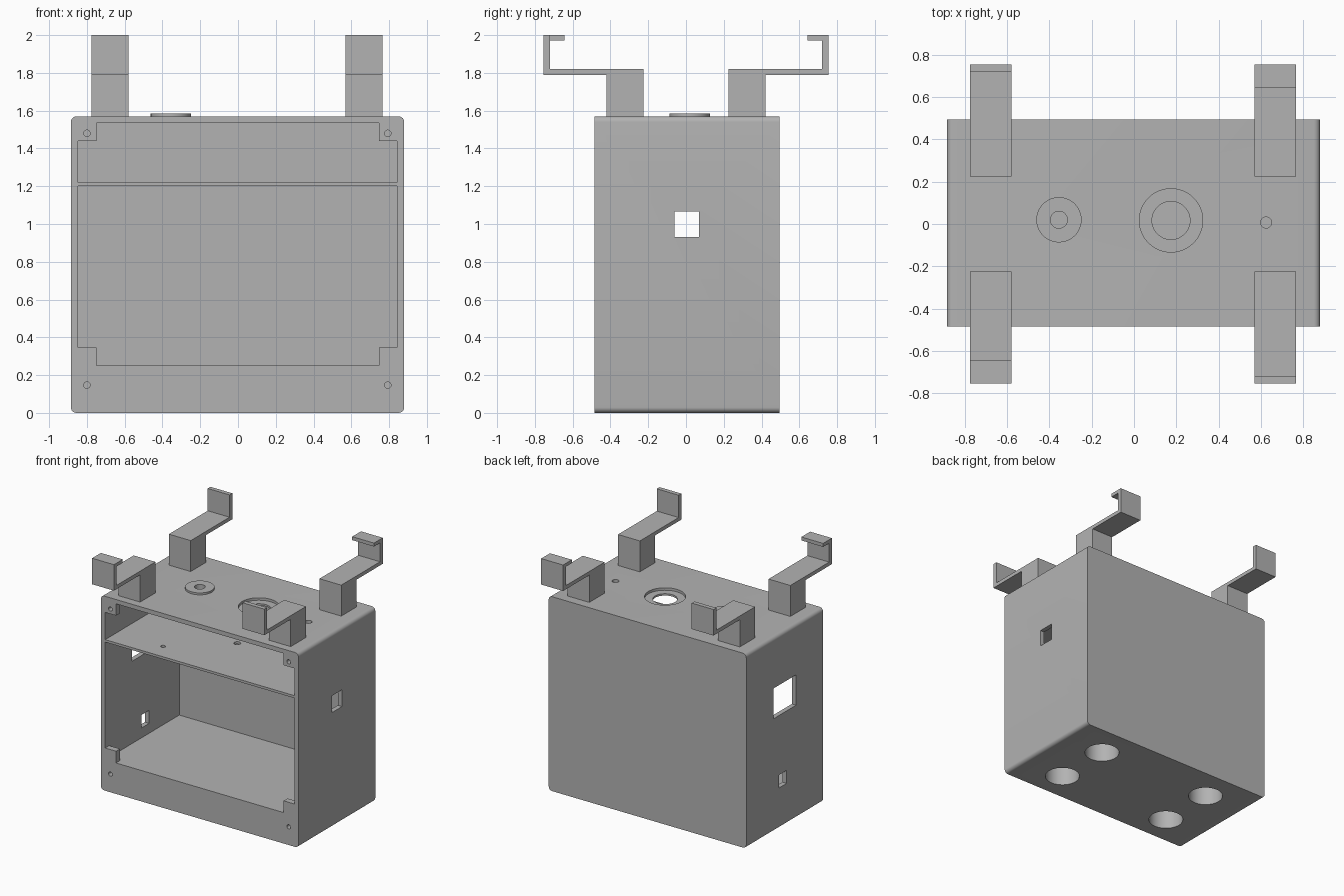
import bpy, bmesh

if "Cube" in bpy.data.objects:
    bpy.data.objects.remove(bpy.data.objects["Cube"], do_unlink=True)

grey = bpy.data.materials.new("plain grey")
grey.use_nodes = True
GREY = (0.45, 0.45, 0.45, 1)
grey.diffuse_color = GREY
grey.node_tree.nodes["Principled BSDF"].inputs["Base Color"].default_value = GREY


def activate(ob):
    bpy.ops.object.select_all(action="DESELECT")
    ob.select_set(True)
    bpy.context.view_layer.objects.active = ob


def finish(name):
    ob = bpy.context.object
    ob.name = ob.data.name = name
    ob.data.materials.clear()
    ob.data.materials.append(grey)
    return ob


def box(name, x, y, z):
    """Box from three (low, high) ranges."""
    spans = (x, y, z)
    bpy.ops.mesh.primitive_cube_add(size=1, location=[(a + b) / 2 for a, b in spans])
    bpy.context.object.scale = [b - a for a, b in spans]
    bpy.ops.object.transform_apply(location=True, rotation=False, scale=True)
    return finish(name)


def rod(name, centre, radius, length, along_y=False):
    bpy.ops.mesh.primitive_cylinder_add(
        vertices=48, radius=radius, depth=length, location=centre,
        rotation=(1.570796 if along_y else 0, 0, 0))
    bpy.ops.object.transform_apply(location=True, rotation=True, scale=True)
    return finish(name)


def cut(target, *cutters):
    activate(target)
    for c in cutters:
        m = target.modifiers.new("cut", "BOOLEAN")
        m.operation, m.solver, m.object = "DIFFERENCE", "EXACT", c
        bpy.ops.object.modifier_apply(modifier=m.name)
    for c in cutters:
        bpy.data.objects.remove(c, do_unlink=True)


def smooth(ob):
    activate(ob)
    bpy.ops.object.shade_smooth_by_angle(angle=0.6)


L, R, F, B, TOP = -0.885, 0.88, -0.485, 0.495, 1.57

# Case shell with its four front-to-back edges rounded
case = box("case", (L, R), (F, B), (0, TOP))
bm = bmesh.new()
bm.from_mesh(case.data)
long_edges = [e for e in bm.edges
              if abs(e.verts[0].co.y - e.verts[1].co.y) > 0.5]
bmesh.ops.bevel(bm, geom=long_edges, offset=0.03, segments=6, profile=0.5,
                affect="EDGES")
bm.to_mesh(case.data)
bm.free()

# Two compartments, leaving a thin shelf between them
inside = (-0.847, 0.843)
cut(case,
    box("main_bay", inside, (-0.6, 0.46), (0.25, 1.2)),
    box("upper_bay", inside, (-0.6, 0.46), (1.22, 1.535)))

# Side windows
cut(case,
    box("right_window", (0.8, 1), (-0.06, 0.07), (0.93, 1.065)),
    box("left_window", (-1, -0.8), (-0.14, 0.15), (0.915, 1.16)),
    box("left_slot", (-1, -0.8), (-0.02, 0.075), (0.33, 0.435)))

# Top openings: stepped round hole, button hole, indicator hole
cut(case,
    rod("counterbore", (0.175, 0.017, TOP), 0.15, 0.04),
    rod("round_hole", (0.175, 0.017, TOP), 0.09, 0.2),
    rod("button_hole", (-0.355, 0.02, TOP), 0.04, 0.2),
    rod("indicator_hole", (0.625, 0.007, TOP), 0.026, 0.2))

# Cable holes in the shelf, blind foot sockets, lower screw holes
cut(case,
    rod("cable_hole", (-0.02, 0.02, 1.21), 0.026, 0.1),
    rod("small_cable_hole", (-0.434, -0.336, 1.21), 0.018, 0.1),
    *[rod("socket", (x, y, 0), 0.13, 0.4) for x in (-0.52, 0.51) for y in (-0.242, 0.228)],
    *[rod("screw_hole", (x, F, 0.147), 0.017, 0.2, True) for x in (-0.8, 0.793)])
smooth(case)

# Corner tabs in the front opening; the upper pair carry screw holes
for side, xs, hx in (("right", (-0.847, -0.75), -0.8), ("left", (0.747, 0.843), 0.793)):
    box(f"lower_{side}_tab", xs, (F, -0.435), (0.25, 0.345))
    tab = box(f"upper_{side}_tab", xs, (F, -0.435), (1.44, 1.535))
    cut(tab, rod("screw_hole", (hx, F, 1.48), 0.017, 0.2, True))
    smooth(tab)

# Raised button ring
ring = rod("button_ring", (-0.355, 0.02, TOP + 0.008), 0.107, 0.016)
cut(ring, rod("bore", (-0.355, 0.02, TOP), 0.04, 0.2))
smooth(ring)


# Stepped clamp brackets, extruded from a side profile
def bracket(name, x0, x1, sign, lip):
    profile = [(0.225, TOP), (0.225, 1.82), (0.72, 1.82)]
    if lip:
        profile += [(0.72, 1.972), (0.643, 1.972), (0.643, 2)]
    else:
        profile += [(0.72, 2)]
    profile += [(0.755, 2), (0.755, 1.79), (0.42, 1.79), (0.42, TOP)]
    bm = bmesh.new()
    face = bm.faces.new([bm.verts.new((x0, sign * y, z)) for y, z in profile])
    ext = bmesh.ops.extrude_face_region(bm, geom=[face])["geom"]
    bmesh.ops.translate(bm, vec=(x1 - x0, 0, 0),
                        verts=[v for v in ext if isinstance(v, bmesh.types.BMVert)])
    bmesh.ops.recalc_face_normals(bm, faces=bm.faces)
    mesh = bpy.data.meshes.new(name)
    bm.to_mesh(mesh)
    bm.free()
    mesh.materials.append(grey)
    bpy.context.collection.objects.link(bpy.data.objects.new(name, mesh))


for side, x0, x1 in (("right", -0.775, -0.58), ("left", 0.57, 0.765)):
    for end, sign in (("front", -1), ("back", 1)):
        # Hooked lips sit on one diagonal pair only
        bracket(f"{end}_{side}_bracket", x0, x1, sign, (x0 < 0) == (sign < 0))
